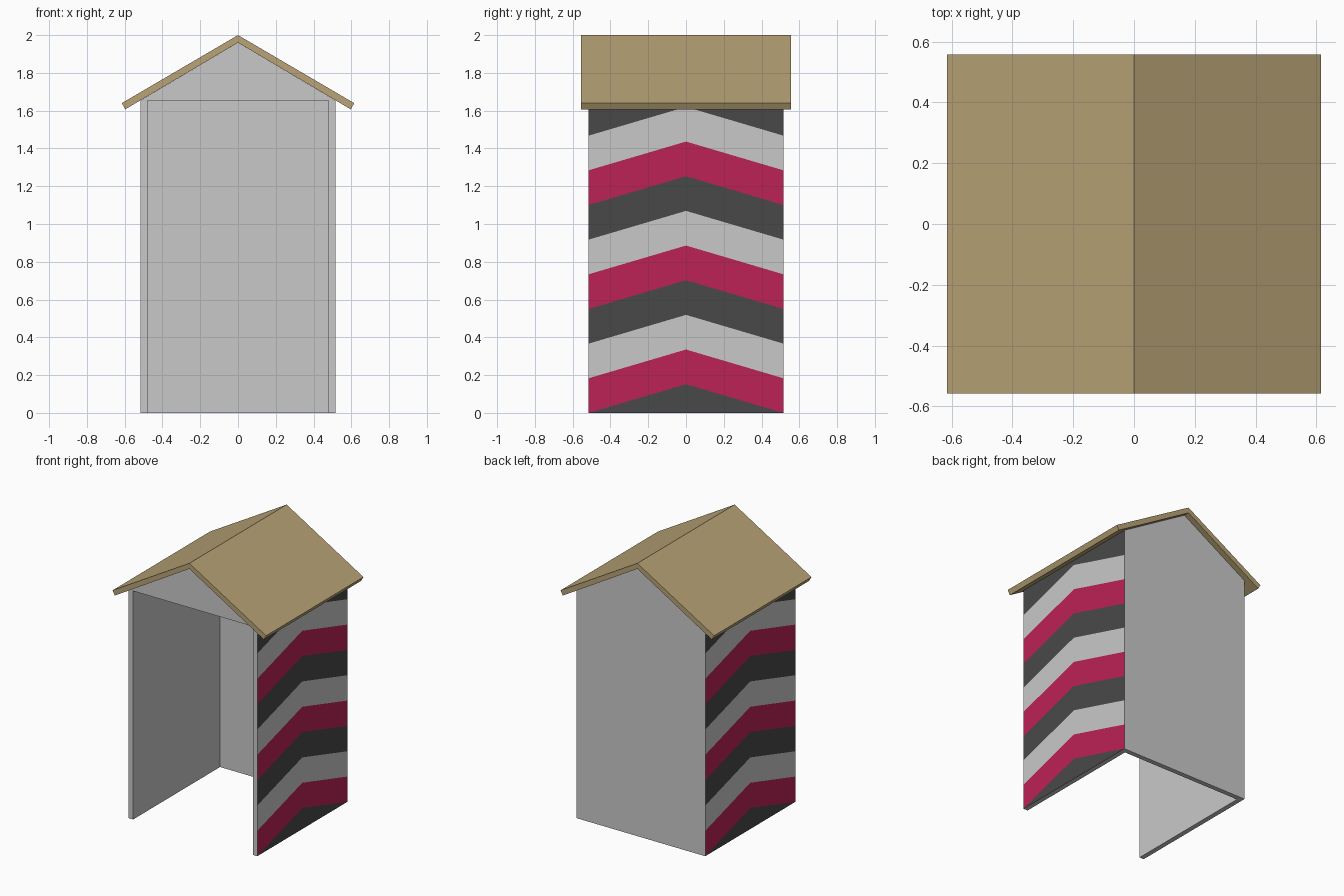
import bpy, bmesh, math

if "Cube" in bpy.data.objects:
    bpy.data.objects.remove(bpy.data.objects["Cube"])

W, EAVE, APEX, T = 0.515, 1.655, 1.96, 0.035   # half width, wall top, gable top, wall thickness
STEP, RISE = 0.1835, 0.152                     # stripe height, chevron rise


def material(name, rgb):
    m = bpy.data.materials.new(name)
    m.diffuse_color = (*rgb, 1)
    m.use_nodes = True
    m.node_tree.nodes["Principled BSDF"].inputs["Base Color"].default_value = m.diffuse_color
    return m


GREY = material("light grey", (0.584, 0.584, 0.584))
DARK = material("charcoal", (0.066, 0.066, 0.066))
PINK = material("raspberry", (0.497, 0.016, 0.091))
TAN = material("tan roof", (0.479, 0.366, 0.181))


def prism(name, profile, y0, y1, mats):
    """Extrude an (x, z) profile from y0 to y1."""
    bm = bmesh.new()
    face = bm.faces.new([bm.verts.new((x, y0, z)) for x, z in profile])
    ext = bmesh.ops.extrude_face_region(bm, geom=[face])["geom"]
    bmesh.ops.translate(bm, vec=(0, y1 - y0, 0),
                        verts=[v for v in ext if isinstance(v, bmesh.types.BMVert)])
    bmesh.ops.recalc_face_normals(bm, faces=bm.faces)
    me = bpy.data.meshes.new(name)
    bm.to_mesh(me)
    bm.free()
    for m in mats:
        me.materials.append(m)
    ob = bpy.data.objects.new(name, me)
    bpy.context.collection.objects.link(ob)
    return ob


# Hut body: gabled block hollowed out through the front and the bottom
body = prism("hut_walls", [(-W, 0), (W, 0), (W, EAVE), (0, APEX), (-W, EAVE)],
             -W, W, [GREY, DARK, PINK])
I = W - T
cutter = prism("opening_cutter", [(-I, -0.2), (I, -0.2), (I, EAVE), (-I, EAVE)],
               -W - 0.2, I, [GREY])
cutter.hide_render = True
mod = body.modifiers.new("opening", "BOOLEAN")
mod.operation = "DIFFERENCE"
mod.solver = "EXACT"
mod.object = cutter
bpy.context.view_layer.objects.active = body
bpy.ops.object.modifier_apply(modifier="opening")
bpy.data.objects.remove(cutter)

# Chevron stripes cut into the two outer side faces
bm = bmesh.new()
bm.from_mesh(body.data)


def side_faces(half=0):
    return [f for f in bm.faces if abs(f.normal.x) > 0.99
            and abs(f.calc_center_median().x) > W - 0.005
            and (half == 0 or f.calc_center_median().y * half > 0)]


def cut(half, co, no):
    faces = side_faces(half)
    geom = set(faces)
    for f in faces:
        geom.update(f.edges, f.verts)
    bmesh.ops.bisect_plane(bm, geom=list(geom), dist=1e-5, plane_co=co, plane_no=no)
    bm.normal_update()


cut(0, (0, 0, 0), (0, 1, 0))
for half in (-1, 1):
    for k in range(9):
        cut(half, (0, 0, RISE + k * STEP), (0, half * RISE / W, 1))
for f in bm.faces:
    f.material_index = 0
for f in side_faces():
    c = f.calc_center_median()
    k = math.floor((c.z - RISE * (1 - abs(c.y) / W)) / STEP)
    f.material_index = (2, 0, 1)[k % 3]
bm.to_mesh(body.data)
bm.free()

# Pitched roof with overhanging eaves
right = [(0.615, 1.64), (0.597, 1.607)]
prism("roof", [(0, 2.0), *right, (0, APEX)] + [(-x, z) for x, z in reversed(right)],
      -0.557, 0.557, [TAN])
